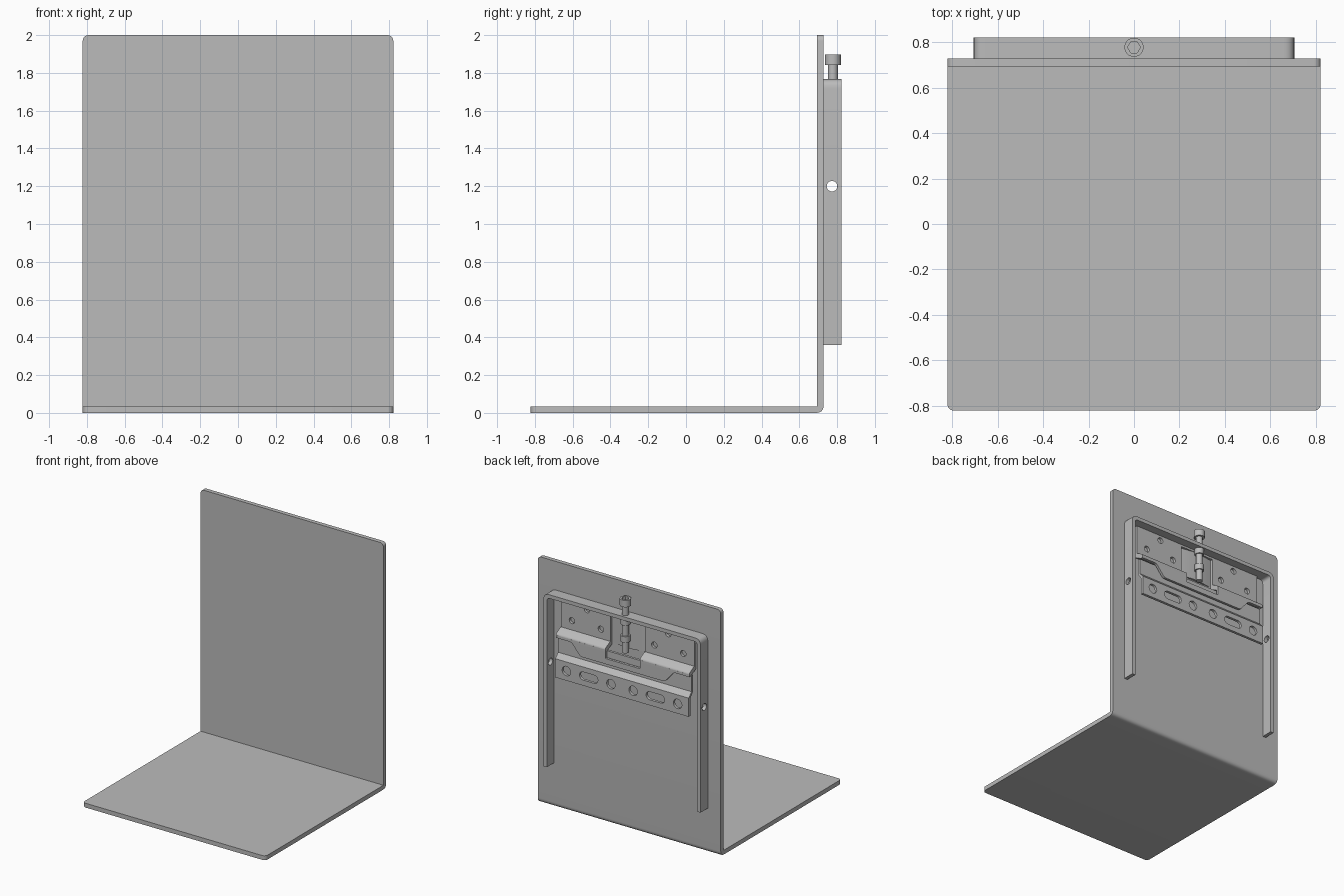
import bpy, bmesh
from math import sin, cos, pi, radians
from mathutils import Matrix, Vector

cube = bpy.data.objects.get("Cube")
if cube:
    bpy.data.objects.remove(cube, do_unlink=True)

steel = bpy.data.materials.new("grey_steel")
steel.use_nodes = True
GREY = (0.5, 0.5, 0.5, 1)
steel.diffuse_color = GREY
steel.node_tree.nodes["Principled BSDF"].inputs["Base Color"].default_value = GREY

# Outline plane to world: the extrusion runs along the named axis
AXES = {
    "x": Matrix(((0, 0, 1), (1, 0, 0), (0, 1, 0))),
    "y": Matrix(((1, 0, 0), (0, 0, -1), (0, 1, 0))),
    "z": Matrix.Identity(3),
}


def circle(u, v, r, n=24):
    return [(u + r * cos(2 * pi * i / n), v + r * sin(2 * pi * i / n)) for i in range(n)]


def slot(u, v, half, r):
    ends = []
    for i in range(26):
        a = -pi / 2 + pi * (i % 13) / 12 + (pi if i > 12 else 0)
        ends.append((u + (half if i < 13 else -half) + r * cos(a), v + r * sin(a)))
    return ends


def fillet(points, steps=6):
    """Round each (u, v, radius) corner of an outline."""
    out = []
    for i, (u, v, r) in enumerate(points):
        p = Vector((u, v))
        if r == 0:
            out.append((u, v))
            continue
        a = p + (Vector(points[i - 1][:2]) - p).normalized() * r
        b = p + (Vector(points[(i + 1) % len(points)][:2]) - p).normalized() * r
        for k in range(steps + 1):
            t = k / steps
            out.append(tuple(a * (1 - t) ** 2 + p * 2 * t * (1 - t) + b * t * t))
    return out


def box(u0, v0, u1, v1, r=0):
    return fillet([(u0, v0, r), (u1, v0, r), (u1, v1, r), (u0, v1, r)])


def extrude(name, axis, lo, hi, *outlines):
    """Fill an outline (later outlines are holes) and extrude it from lo to hi."""
    curve = bpy.data.curves.new(name, "CURVE")
    curve.dimensions, curve.fill_mode = "2D", "BOTH"
    curve.extrude = (hi - lo) / 2
    for pts in outlines:
        s = curve.splines.new("POLY")
        s.points.add(len(pts) - 1)
        for sp, (u, v) in zip(s.points, pts):
            sp.co = (u, v, 0, 1)
        s.use_cyclic_u = True
    temp = bpy.data.objects.new(name + "_curve", curve)
    bpy.context.collection.objects.link(temp)
    dg = bpy.context.evaluated_depsgraph_get()
    mesh = bpy.data.meshes.new_from_object(temp.evaluated_get(dg))
    bpy.data.objects.remove(temp, do_unlink=True)
    shift = {"x": (1, 0, 0), "y": (0, 1, 0), "z": (0, 0, 1)}[axis]
    mesh.transform(Matrix.Translation(Vector(shift) * (lo + hi) / 2) @ AXES[axis].to_4x4())
    bm = bmesh.new()
    bm.from_mesh(mesh)
    bmesh.ops.remove_doubles(bm, verts=bm.verts, dist=1e-5)
    bmesh.ops.recalc_face_normals(bm, faces=bm.faces)
    bm.to_mesh(mesh)
    bm.free()
    mesh.materials.clear()
    mesh.materials.append(steel)
    obj = bpy.data.objects.new(name, mesh)
    bpy.context.collection.objects.link(obj)
    return obj


W, T = 0.822, 0.035      # half width, sheet thickness
BACK = 0.728             # rear face of the upright panel

# Bent sheet: base and upright in one piece, with rounded free corners
panel = extrude("bent_panel", "x", -W, W, fillet([
    (-W, 0, 0), (BACK, 0, 0.04), (BACK, 2, 0),
    (BACK - T, 2, 0), (BACK - T, T, 0), (-W, T, 0)]))
bm = bmesh.new()
bm.from_mesh(panel.data)
bmesh.ops.dissolve_limit(bm, angle_limit=0.02, verts=bm.verts, edges=bm.edges)
corners = []
for e in bm.edges:
    a, b = (v.co for v in e.verts)
    if abs(a.x - b.x) < 1e-4 and abs(abs(a.x) - W) < 1e-4:
        if (a.z > 1.99 and b.z > 1.99) or (a.y < -0.82 and b.y < -0.82):
            corners.append(e)
bmesh.ops.bevel(bm, geom=corners, offset=0.03, segments=6, profile=0.5, affect="EDGES")
bm.to_mesh(panel.data)
bm.free()

# Rear spacer frame: an inverted U with a cross hole in each leg
FX, FT, F0, F1 = 0.706, 0.03, 0.36, 1.767
frame = extrude("rear_frame", "y", BACK, W, fillet([
    (-FX, F0, 0), (-FX + FT, F0, 0), (-FX + FT, F1 - FT, 0.03), (FX - FT, F1 - FT, 0.03),
    (FX - FT, F0, 0), (FX, F0, 0), (FX, F1, 0.05), (-FX, F1, 0.05)]))
cutter = extrude("frame_hole_cutter", "x", -0.9, 0.9, circle(0.773, 1.2, 0.028))
cutter.hide_render = True
cutter.hide_set(True)
cut = frame.modifiers.new("leg_holes", "BOOLEAN")
cut.operation, cut.solver, cut.object = "DIFFERENCE", "EXACT", cutter
dg = bpy.context.evaluated_depsgraph_get()
frame_mesh = bpy.data.meshes.new_from_object(frame.evaluated_get(dg))
frame.modifiers.clear()
frame.data = frame_mesh
bpy.data.objects.remove(cutter, do_unlink=True)

# Hanger plate with its centre opening and fixing holes
B, N = 0.6, 0.155        # bracket half width, notch half width
holes = [circle(s * x, z, 0.025, 16) for s in (-1, 1)
         for x, z in ((0.5, 1.57), (0.24, 1.57), (0.365, 1.695))]
extrude("hanger_plate", "y", BACK, 0.75, [
    (-B, 1.48), (-N, 1.48), (-N, 1.72), (N, 1.72), (N, 1.48), (B, 1.48),
    (B, 1.737), (-B, 1.737)], *holes)
extrude("bolt_backing_ridge", "z", 1.48, 1.72,
        [(-N, 0.727), (N, 0.727), (0.03, 0.746), (-0.03, 0.746)])

# Hook: sloped shoulders leading to a hanging lip
for side, lo, hi in (("left", N, B), ("right", -B, -N)):
    extrude("hook_shoulder_" + side, "x", lo, hi, fillet([
        (BACK, 1.465, 0), (0.795, 1.43, 0), (0.815, 1.43, 0),
        (0.815, 1.46, 0.015), (0.75, 1.495, 0.012), (BACK, 1.495, 0)]))
extrude("hook_lip", "y", 0.795, 0.815, fillet([
    (-B, 1.45, 0), (-B, 1.43, 0), (-0.46, 1.43, 0.02), (-0.38, 1.335, 0.02),
    (0.38, 1.335, 0.02), (0.46, 1.43, 0.02), (B, 1.43, 0), (B, 1.45, 0),
    (N, 1.45, 0), (N, 1.38, 0), (-N, 1.38, 0), (-N, 1.45, 0)]))

# Wall rail: slotted flange, bend and upright lip behind the hook
rail_holes = [circle(s * x, 1.188, 0.038) for s in (-1, 1) for x in (0.1, 0.5)]
rail_holes += [slot(s * 0.3, 1.188, 0.05, 0.033) for s in (-1, 1)]
extrude("rail_flange", "y", 0.8, W, box(-B, 1.11, B, 1.262), *rail_holes)
extrude("rail_bend", "x", -B, B,
        [(0.8, 1.25), (W, 1.262), (0.785, 1.3), (0.765, 1.3)])
extrude("rail_lip", "y", 0.765, 0.785, box(-B, 1.295, B, 1.43))

# Adjusting bolt: hex socket head, shaft and collars
BY = 0.778
extrude("bolt_shaft", "z", 1.46, 1.85, circle(0, BY, 0.026))
extrude("bolt_head_base", "z", 1.842, 1.87, circle(0, BY, 0.042, 32))
extrude("bolt_head_socket", "z", 1.87, 1.898, circle(0, BY, 0.042, 32), circle(0, BY, 0.028, 6))
for name, lo, hi in (("upper", 1.69, 1.737), ("lower", 1.55, 1.6)):
    extrude("bolt_collar_" + name, "z", lo, hi, circle(0, BY, 0.036))

# Smooth rounded edges, keep folds sharp
bpy.ops.object.select_all(action="DESELECT")
for obj in bpy.context.collection.objects:
    if obj.type == "MESH" and steel.name in obj.data.materials:
        obj.select_set(True)
        bpy.context.view_layer.objects.active = obj
bpy.ops.object.shade_smooth_by_angle(angle=radians(30))
